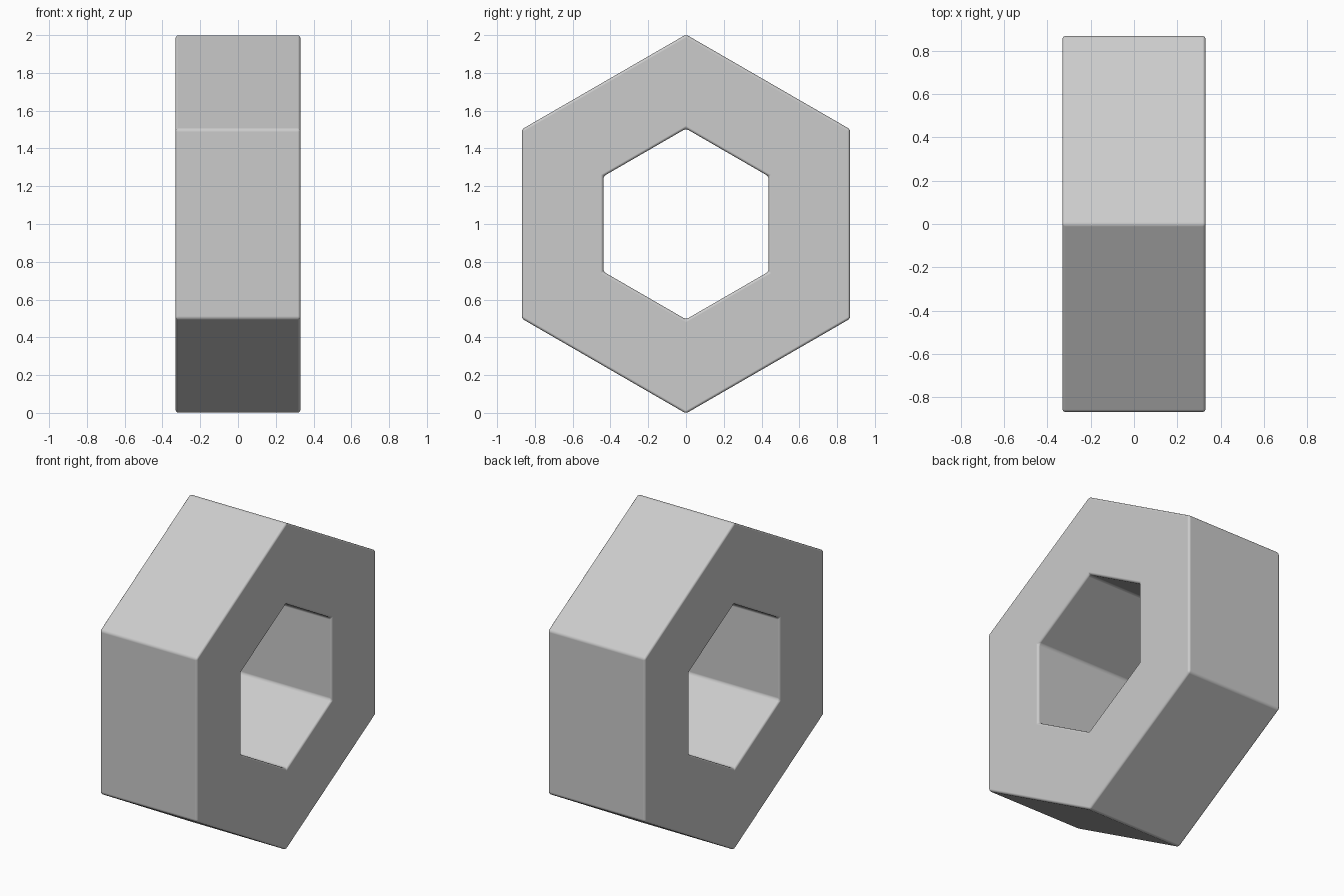
import bpy, bmesh
from math import sin, cos, pi

if "Cube" in bpy.data.objects:
    bpy.data.objects.remove(bpy.data.objects["Cube"])

HALF_T = 0.33
OUTER_R, INNER_R = 1.003, 0.505

# Hexagonal ring, pointing up, with a hexagonal hole along x
bm = bmesh.new()


def hexagon(radius, x):
    return [bm.verts.new((x, radius * sin(i * pi / 3), 1 + radius * cos(i * pi / 3)))
            for i in range(6)]


loops = [hexagon(OUTER_R, HALF_T), hexagon(INNER_R, HALF_T),
         hexagon(INNER_R, -HALF_T), hexagon(OUTER_R, -HALF_T)]
for k in range(4):
    a, b = loops[k], loops[(k + 1) % 4]
    for i in range(6):
        j = (i + 1) % 6
        bm.faces.new((a[i], a[j], b[j], b[i]))
bmesh.ops.recalc_face_normals(bm, faces=bm.faces)

mesh = bpy.data.meshes.new("hex_nut")
bm.to_mesh(mesh)
bm.free()
nut = bpy.data.objects.new("hex_nut", mesh)
bpy.context.collection.objects.link(nut)
for p in mesh.polygons:
    p.use_smooth = True

# Small rounded edges
bevel = nut.modifiers.new("edge_rounding", 'BEVEL')
bevel.width = 0.014
bevel.segments = 3
bevel.limit_method = 'ANGLE'
bevel.harden_normals = True
